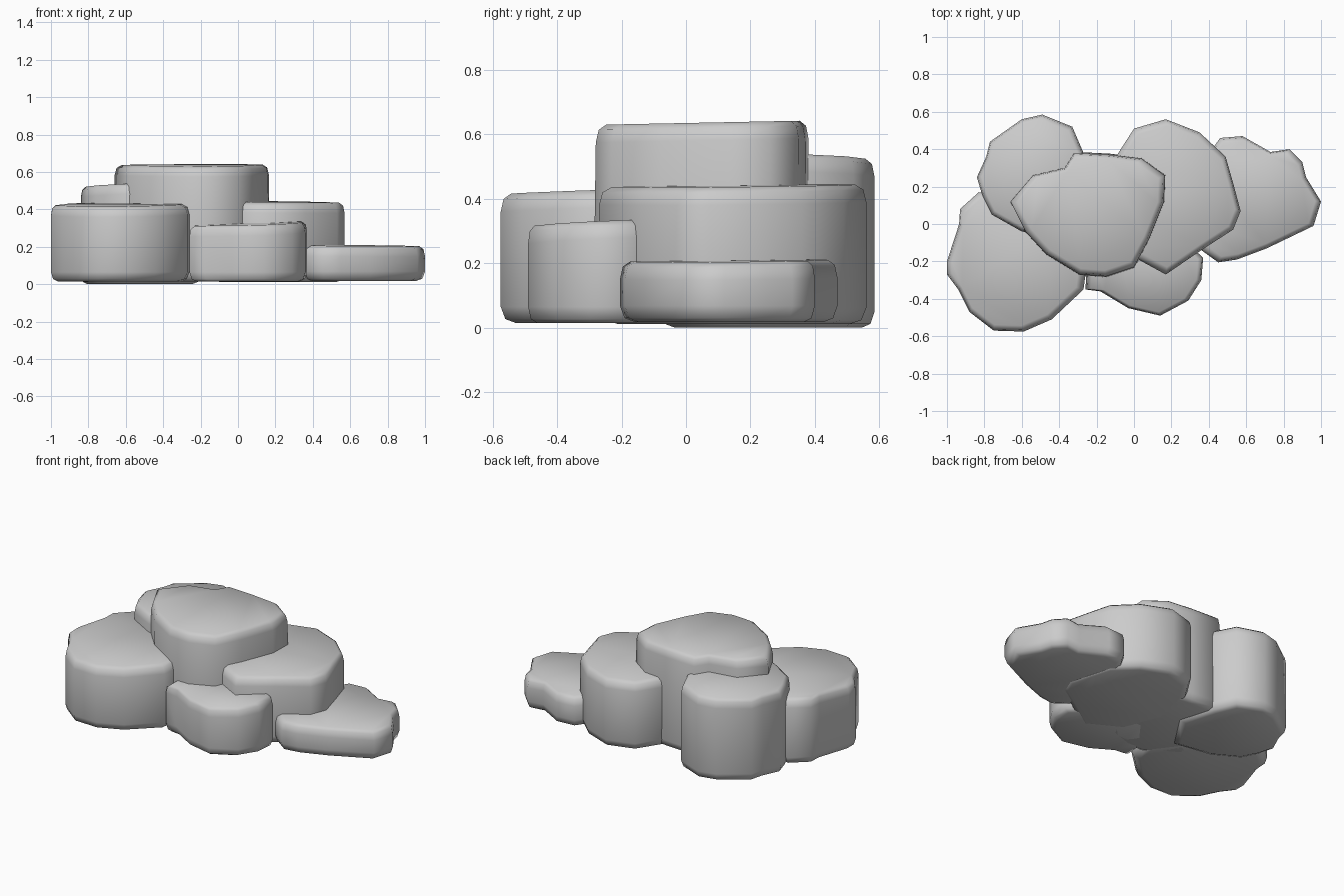
import bpy, bmesh
from mathutils import Vector


def stone(name, outline, bottom, top, tilt=(0, 0), foot=1.0):
    """Upright stone: stacked outline rings with softened rims, capped flat."""
    pts = [Vector(p) for p in outline]
    c = sum(pts, Vector((0, 0))) / len(pts)
    h = top - bottom
    # (outward scale, height, share of the top tilt)
    rings = [(0.87 * foot, bottom, 0), (0.96 * foot, bottom + 0.012, 0),
             (foot, bottom + 0.05, 0), (1.0, top - min(0.055, h * 0.3), 1),
             (0.975, top - 0.016, 1), (0.91, top, 1)]
    bm = bmesh.new()
    loops = []
    for s, z, t in rings:
        loop = []
        for p in pts:
            q = c + (p - c) * s
            dz = t * ((q.x - c.x) * tilt[0] + (q.y - c.y) * tilt[1])
            loop.append(bm.verts.new((q.x, q.y, z + dz)))
        loops.append(loop)
    n = len(pts)
    for a, b in zip(loops, loops[1:]):
        for i in range(n):
            j = (i + 1) % n
            bm.faces.new((a[i], a[j], b[j], b[i]))
    bm.faces.new(loops[0][::-1])
    bm.faces.new(loops[-1])
    bmesh.ops.recalc_face_normals(bm, faces=bm.faces)
    bmesh.ops.triangulate(bm, faces=[f for f in bm.faces if len(f.verts) > 4])
    for f in bm.faces:
        f.smooth = True
    me = bpy.data.meshes.new(name)
    bm.to_mesh(me)
    bm.free()
    ob = bpy.data.objects.new(name, me)
    bpy.context.collection.objects.link(ob)
    return ob


# Large stone at the front left
stone("left_front_stone", [
    (-1, -0.2), (-1, -0.27), (-0.94, -0.35), (-0.88, -0.47), (-0.75, -0.57),
    (-0.59, -0.575), (-0.44, -0.51), (-0.27, -0.35), (-0.25, -0.2), (-0.4, 0),
    (-0.7, 0.15), (-0.83, 0.17), (-0.93, 0.08), (-0.935, 0)],
    0.015, 0.425, (0.01, 0.03))

# Taller stone at the back left
stone("left_back_stone", [
    (-0.84, 0.25), (-0.81, 0.15), (-0.76, 0.05), (-0.6, -0.04), (-0.35, -0.08),
    (-0.2, 0.15), (-0.27, 0.38), (-0.33, 0.52), (-0.49, 0.585), (-0.6, 0.56),
    (-0.77, 0.44), (-0.79, 0.36)],
    0.0, 0.53, (0.04, -0.03))

# Tallest stone in the middle
stone("top_stone", [
    (-0.66, 0.12), (-0.58, -0.04), (-0.47, -0.16), (-0.29, -0.27),
    (-0.15, -0.28), (0, -0.23), (0.08, -0.08), (0.16, 0.12), (0.165, 0.26),
    (0.04, 0.35), (-0.13, 0.37), (-0.32, 0.38), (-0.37, 0.3), (-0.54, 0.26)],
    0.015, 0.637, (0.0, 0.02), 1.02)

# Broad stone right of the middle
stone("middle_right_stone", [
    (0.17, -0.27), (0.36, -0.14), (0.53, -0.03), (0.57, 0.07), (0.53, 0.22),
    (0.49, 0.36), (0.35, 0.49), (0.17, 0.56), (0, 0.51), (-0.09, 0.37),
    (-0.15, 0.1), (-0.05, -0.15)],
    0.012, 0.44, (-0.01, 0.01))

# Small stone at the front
stone("front_stone", [
    (0.37, -0.18), (0.36, -0.3), (0.29, -0.41), (0.14, -0.49), (-0.03, -0.45),
    (-0.18, -0.36), (-0.26, -0.35), (-0.25, -0.2), (-0.1, 0), (0.2, -0.03)],
    0.015, 0.322, (0.03, 0.04))

# Low step at the right end
stone("right_stone", [
    (0.45, -0.205), (0.55, -0.19), (0.71, -0.13), (0.96, -0.01), (1, 0.12),
    (0.92, 0.25), (0.9, 0.33), (0.83, 0.4), (0.73, 0.385), (0.58, 0.47),
    (0.46, 0.46), (0.35, 0.3), (0.32, 0), (0.36, -0.14)],
    0.018, 0.207, (-0.01, 0.01))
